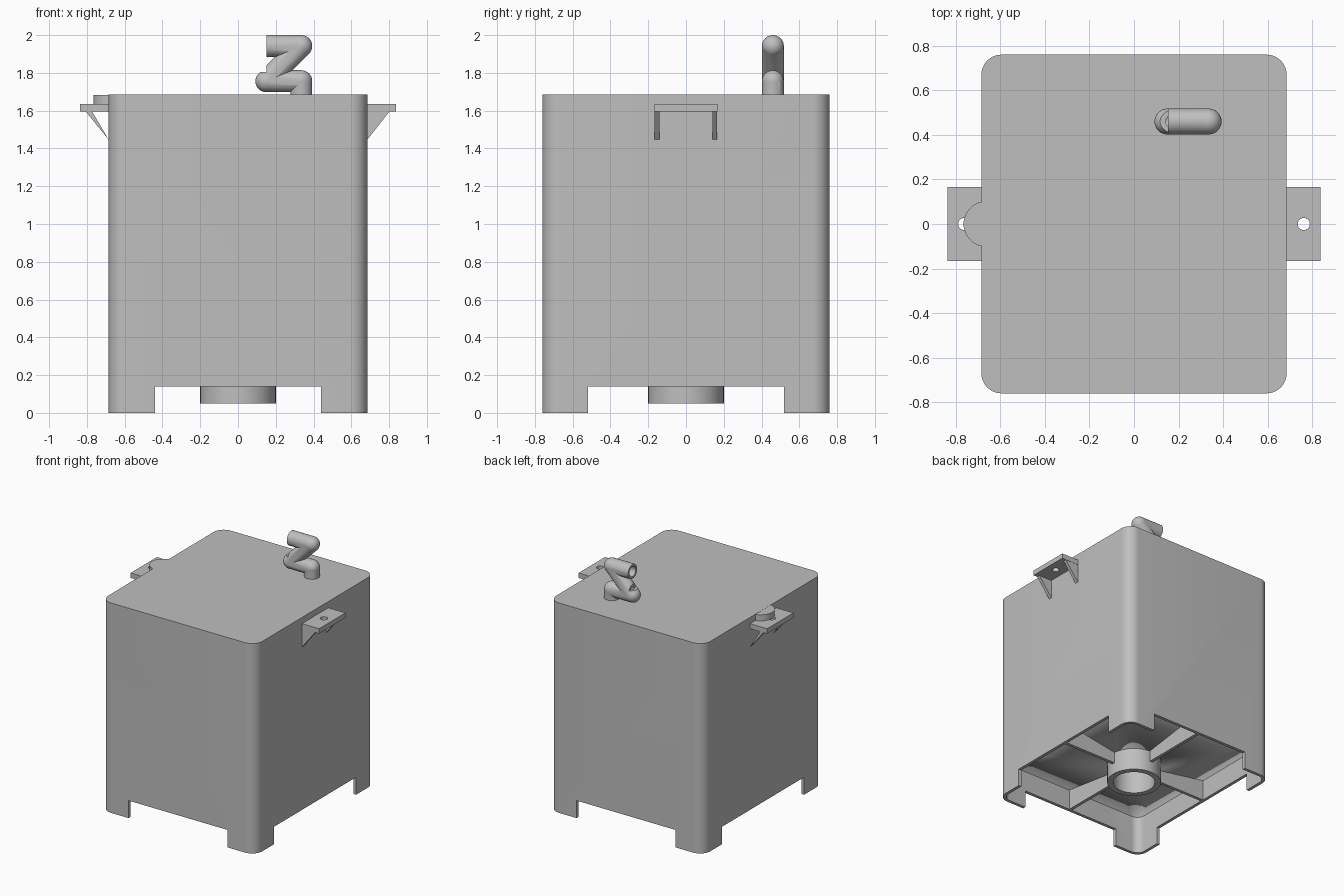
import bpy, bmesh, math
from mathutils import Vector

cube = bpy.data.objects.get("Cube")
if cube:
    bpy.data.objects.remove(cube, do_unlink=True)

grey = bpy.data.materials.new("plain grey")
grey.use_nodes = True
colour = (0.52, 0.52, 0.52, 1)
grey.diffuse_color = colour
grey.node_tree.nodes["Principled BSDF"].inputs["Base Color"].default_value = colour


def add_object(name, bm):
    bmesh.ops.recalc_face_normals(bm, faces=bm.faces)
    mesh = bpy.data.meshes.new(name)
    bm.to_mesh(mesh)
    bm.free()
    mesh.materials.append(grey)
    obj = bpy.data.objects.new(name, mesh)
    bpy.context.collection.objects.link(obj)
    return obj


def activate(obj):
    bpy.ops.object.select_all(action='DESELECT')
    obj.select_set(True)
    bpy.context.view_layer.objects.active = obj


def smooth(obj):
    activate(obj)
    bpy.ops.object.shade_smooth_by_angle(angle=math.radians(35))


def cut(obj, *cutters):
    """Subtract each cutter and discard it."""
    for cutter in cutters:
        cutter.hide_render = True
        mod = obj.modifiers.new("cut", 'BOOLEAN')
        mod.operation, mod.solver, mod.object = 'DIFFERENCE', 'EXACT', cutter
        mod.use_self = True
        activate(obj)
        bpy.ops.object.modifier_apply(modifier=mod.name)
        bpy.data.objects.remove(cutter, do_unlink=True)


def circle(r, x=0, y=0, n=64):
    return [(x + r * math.cos(math.tau * i / n), y + r * math.sin(math.tau * i / n)) for i in range(n)]


def rectangle(x0, x1, y0, y1):
    return [(x0, y0), (x1, y0), (x1, y1), (x0, y1)]


def rounded(hx, hy, r, n=10):
    pts = []
    for q, (sx, sy) in enumerate([(1, 1), (-1, 1), (-1, -1), (1, -1)]):
        for i in range(n + 1):
            a = (q + i / n) * math.pi / 2
            pts.append((sx * (hx - r) + r * math.cos(a), sy * (hy - r) + r * math.sin(a)))
    return pts


def prism(name, pts, lo, hi, place=lambda u, v, w: (u, v, w)):
    """Extrude a flat outline from lo to hi; place maps it into space."""
    bm = bmesh.new()
    a, b = ([bm.verts.new(place(u, v, w)) for u, v in pts] for w in (lo, hi))
    bm.faces.new(a)
    bm.faces.new(b)
    for i in range(len(pts)):
        j = (i + 1) % len(pts)
        bm.faces.new((a[i], a[j], b[j], b[i]))
    return add_object(name, bm)


def pipe_run(name, path, r, extend=0):
    """Round bars along a path with ball joints at the bends."""
    bm = bmesh.new()
    path = [Vector(p) for p in path]
    path[0] -= (path[1] - path[0]).normalized() * extend
    path[-1] += (path[-1] - path[-2]).normalized() * extend
    for p, q in zip(path, path[1:]):
        d = q - p
        mat = d.to_track_quat('Z', 'Y').to_matrix().to_4x4()
        mat.translation = (p + q) / 2
        bmesh.ops.create_cone(bm, cap_ends=True, segments=32, radius1=r, radius2=r,
                              depth=d.length, matrix=mat)
    for p in path[1:-1]:
        ball = bmesh.ops.create_uvsphere(bm, u_segments=32, v_segments=16, radius=r * 1.001)
        bmesh.ops.translate(bm, verts=ball["verts"], vec=p)
    return add_object(name, bm)


# Tank shell, open below, with openings that leave four corner feet
HX, HY, TOP, WALL, FOOT = 0.685, 0.76, 1.685, 0.025, 0.14
shell = prism("tank_shell", rounded(HX, HY, 0.09), 0, TOP)
cut(shell,
    prism("cavity", rounded(HX - WALL, HY - WALL, 0.09 - WALL), -0.1, TOP - WALL),
    prism("notch_x", rectangle(-0.44, 0.44, -1, 1), -0.1, FOOT),
    prism("notch_y", rectangle(-1, 1, -0.52, 0.52), -0.1, FOOT))
smooth(shell)

# Sloping floor from the walls to the outlet
RIM_Z, OUTLET_Z = 0.32, 0.24
bm = bmesh.new()
edge = rounded(HX - 0.02, HY - 0.02, 0.07)
outer = [bm.verts.new((x, y, RIM_Z)) for x, y in edge]
count = len(edge)
inner = []
for i in range(count):
    a = (i + 0.5) / count * math.tau
    inner.append(bm.verts.new((0.18 * math.cos(a), 0.18 * math.sin(a), OUTLET_Z)))
for i in range(count):
    j = (i + 1) % count
    bm.faces.new((outer[i], outer[j], inner[j], inner[i]))
floor = add_object("sloping_floor", bm)
solid = floor.modifiers.new("thickness", 'SOLIDIFY')
solid.thickness = 0.015
smooth(floor)

# Outlet tube
outlet = prism("outlet_tube", circle(0.2), 0.05, 0.27)
cut(outlet, prism("outlet_bore", circle(0.155), 0, 0.4))
smooth(outlet)

# Ribs from the outlet to the walls
for s, side in ((1, "left"), (-1, "right")):
    for reach, name, place in (
            (HX - 0.02, side, lambda u, v, w: (s * u, w, v)),
            (HY - 0.02, "back" if s > 0 else "front", lambda u, v, w: (w, s * u, v))):
        outline = [(0.18, FOOT), (reach, FOOT), (reach, RIM_Z), (0.18, OUTLET_Z)]
        prism(name + "_floor_rib", outline, -0.0125, 0.0125, place)

# Side brackets with a screw hole and two gussets each
gussets = {1: [(0.68, 1.44), (0.68, 1.6), (0.805, 1.6)],
           -1: [(0.68, 1.435), (0.775, 1.6), (0.81, 1.6), (0.685, 1.447)]}
for s, side in ((1, "left"), (-1, "right")):
    plate = prism(side + "_bracket", rectangle(s * 0.67, s * 0.837, -0.167, 0.167), 1.595, 1.635)
    cut(plate, prism("screw_hole", circle(0.027, s * 0.762, 0, 32), 1.5, 1.7))
    smooth(plate)
    for y in (-0.154, 0.152):
        prism(side + "_gusset", gussets[s], y - 0.013, y + 0.013,
              lambda u, v, w: (s * u, w, v))

# Round tab on the right bracket
smooth(prism("round_tab", circle(0.1025, -0.6625), 1.635, TOP - 0.001))

# Zigzag pipe on the lid, hollow and trimmed at its open end
path = [(0.335, 0.46, 1.675), (0.335, 0.46, 1.756), (0.15, 0.46, 1.756),
        (0.335, 0.46, 1.942), (0.15, 0.46, 1.942)]
spout = pipe_run("zigzag_pipe", path, 0.058)
cut(spout,
    pipe_run("pipe_bore", path, 0.04, 0.02),
    prism("pipe_trim", rectangle(0, 0.152, 0.3, 0.6), 1.805, 2.1))
smooth(spout)
